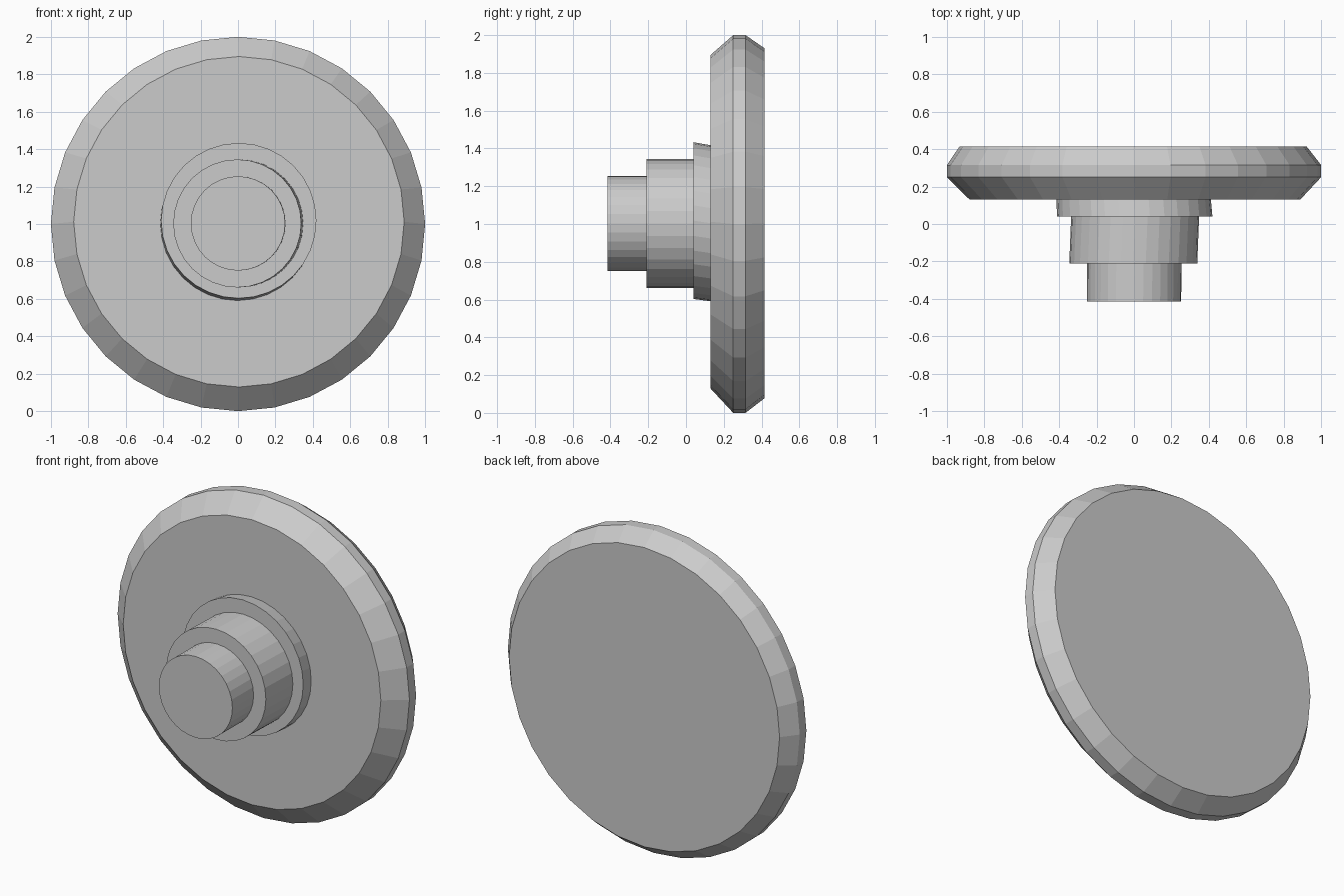
import bpy, bmesh, math

if "Cube" in bpy.data.objects:
    bpy.data.objects.remove(bpy.data.objects["Cube"])

SIDES = 32


def lathe(name, rings, cap_start=True, cap_end=True):
    """Skin rings (y, radius, centre x, centre z) along the y axis."""
    bm = bmesh.new()
    loops = []
    for y, r, cx, cz in rings:
        angles = [math.pi / 2 + 2 * math.pi * i / SIDES for i in range(SIDES)]
        loops.append([bm.verts.new((cx + r * math.cos(a), y, cz + r * math.sin(a)))
                      for a in angles])
    for a, b in zip(loops, loops[1:]):
        for i in range(SIDES):
            j = (i + 1) % SIDES
            bm.faces.new((a[i], a[j], b[j], b[i]))
    if cap_start:
        bm.faces.new(loops[0])
    if cap_end:
        bm.faces.new(loops[-1])
    bmesh.ops.recalc_face_normals(bm, faces=bm.faces)
    mesh = bpy.data.meshes.new(name)
    bm.to_mesh(mesh)
    bm.free()
    obj = bpy.data.objects.new(name, mesh)
    bpy.context.collection.objects.link(obj)
    return obj


# Large round plate with a bevel on both faces
lathe("plate", [
    (0.13, 0.883, 0.005, 1.012),
    (0.25, 1.0, 0, 1.0),
    (0.315, 1.0, 0, 1.0),
    (0.415, 0.927, -0.005, 1.004),
])

# Stepped stem: narrow tip, wide barrel and collar, very slightly skewed
lathe("stepped_stem", [
    (-0.415, 0.252, 0.0, 1.003),
    (-0.21, 0.252, 0.002, 1.003),
    (-0.21, 0.342, -0.004, 1.003),
    (0.04, 0.342, 0.006, 1.003),
    (0.04, 0.415, 0.004, 1.018),
    (0.13, 0.413, -0.002, 1.004),
], cap_end=False)
